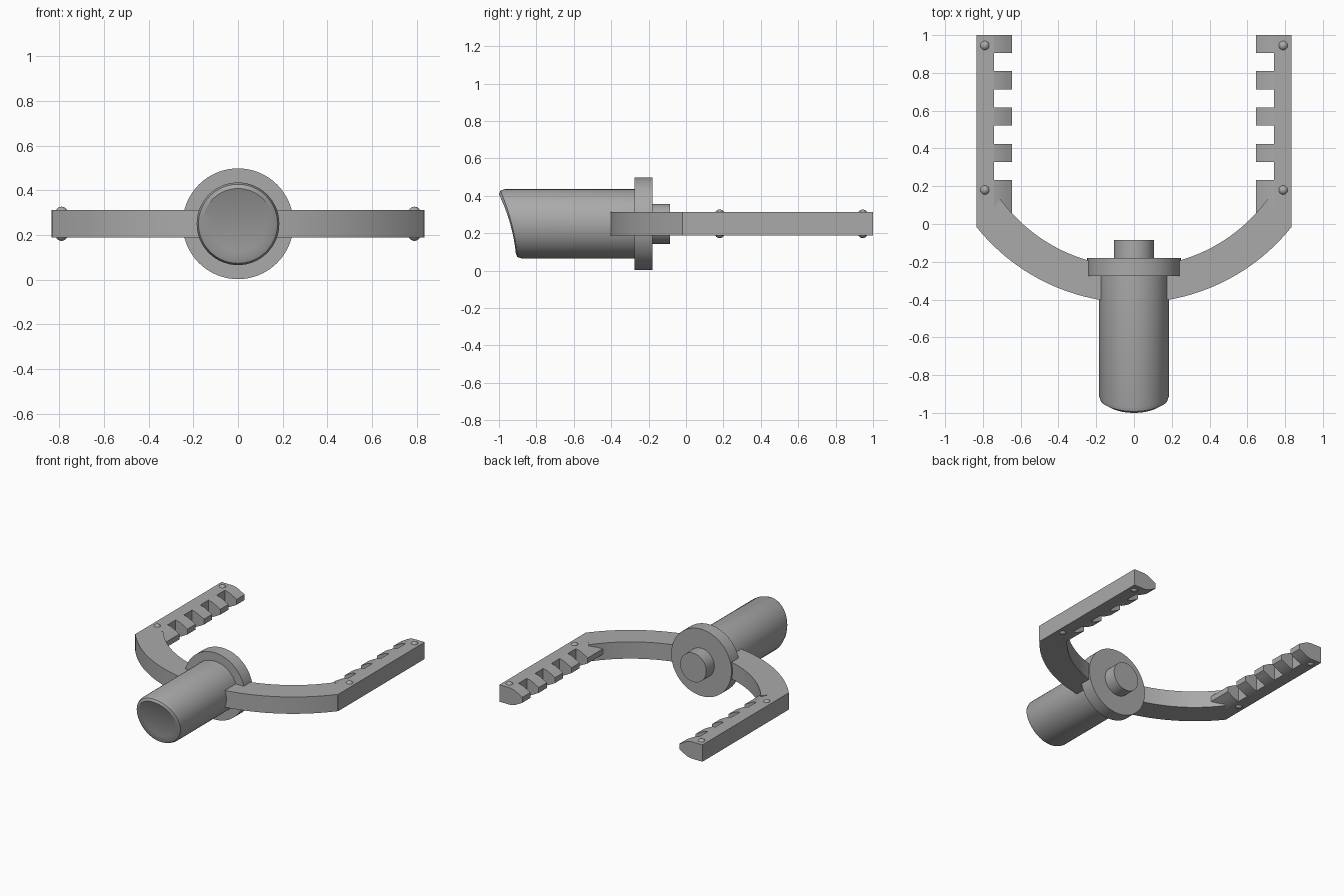
import bpy, bmesh, math
from mathutils import Matrix, Vector

if "Cube" in bpy.data.objects:
    bpy.data.objects.remove(bpy.data.objects["Cube"])

AXIS_Z = 0.25
HALF = 0.0625   # half thickness of the arms and rails

grey = bpy.data.materials.new("plain grey")
grey.use_nodes = True
grey.diffuse_color = (0.4, 0.4, 0.4, 1)
grey.node_tree.nodes["Principled BSDF"].inputs["Base Color"].default_value = (0.4, 0.4, 0.4, 1)


def finish(bm, name, smooth=True):
    bmesh.ops.recalc_face_normals(bm, faces=bm.faces)
    mesh = bpy.data.meshes.new(name)
    bm.to_mesh(mesh)
    bm.free()
    mesh.materials.append(grey)
    obj = bpy.data.objects.new(name, mesh)
    bpy.context.collection.objects.link(obj)
    if smooth:
        bpy.ops.object.select_all(action='DESELECT')
        obj.select_set(True)
        bpy.context.view_layer.objects.active = obj
        bpy.ops.object.shade_smooth_by_angle(angle=math.radians(25))
    return obj


def prism(bm, points, offset):
    """Extrude a closed outline by an offset."""
    face = bm.faces.new([bm.verts.new(p) for p in points])
    ext = bmesh.ops.extrude_face_region(bm, geom=[face])
    verts = [g for g in ext["geom"] if isinstance(g, bmesh.types.BMVert)]
    bmesh.ops.translate(bm, verts=verts, vec=offset)


def disc(name, radius, y0, y1):
    bm = bmesh.new()
    spin = Matrix.Translation((0, (y0 + y1) / 2, AXIS_Z)) @ Matrix.Rotation(math.pi / 2, 4, 'X')
    bmesh.ops.create_cone(bm, cap_ends=True, segments=64, radius1=radius,
                          radius2=radius, depth=y1 - y0, matrix=spin)
    return finish(bm, name)


def barrel():
    """Solid barrel with a slanted, hollowed nose and a bevelled rim."""
    bm = bmesh.new()
    n, inner, outer = 64, 0.158, 0.185

    def nose(r, a):
        t = r * math.sin(a) / inner
        return -0.94 - 0.045 * t - 0.015 * t * t

    def ring(r, depth):
        angles = [2 * math.pi * i / n for i in range(n)]
        return [bm.verts.new((r * math.cos(a), depth(a), AXIS_Z + r * math.sin(a))) for a in angles]

    rings = [ring(inner * k / 5, lambda a, k=k: nose(inner * k / 5, a)) for k in range(1, 6)]
    rings.append(ring(0.177, lambda a: nose(inner, a) + 0.008))
    rings.append(ring(outer, lambda a: nose(inner, a) + 0.03))
    rings.append(ring(outer, lambda a: -0.25))
    for a, b in zip(rings, rings[1:]):
        for i in range(n):
            j = (i + 1) % n
            bm.faces.new((a[i], a[j], b[j], b[i]))
    tip = bm.verts.new((0, nose(0, 0), AXIS_Z))
    for i in range(n):
        bm.faces.new((tip, rings[0][i], rings[0][(i + 1) % n]))
    bm.faces.new(rings[-1])
    finish(bm, "barrel")


def arm(side, label):
    """Curved arm from the barrel out to the rail."""
    bm = bmesh.new()
    steps = 24

    def arc(radius, start, end):
        angles = [math.radians(start + (end - start) * i / steps) for i in range(steps + 1)]
        return [(side * radius * math.sin(a), 0.65 - radius * math.cos(a), AXIS_Z - HALF) for a in angles]

    outline = arc(1.067, 7, 51.2) + arc(0.877, 9, 53.8)[::-1]
    prism(bm, outline, Vector((0, 0, 2 * HALF)))
    finish(bm, label + "_arm")


def rail(side, label):
    """Notched rail whose inner side tapers towards its edge."""
    back, root, edge = 0.835, 0.742, 0.645
    taper = [(root, HALF), (0.71, 0.055), (0.675, 0.037), (edge, 0.02)]

    def section(bm, half, y0, y1):
        outline = half + [(x, -z) for x, z in reversed(half)]
        prism(bm, [(side * x, y0, AXIS_Z + z) for x, z in outline], Vector((0, y1 - y0, 0)))

    bm = bmesh.new()
    section(bm, [(back, HALF), (root, HALF)], -0.018, 1.0)
    finish(bm, label + "_rail", smooth=False)

    # solid root tooth followed by four evenly spaced teeth
    bm = bmesh.new()
    section(bm, taper, -0.018, 0.233)
    for i in range(4):
        start = 0.328 + 0.1925 * i
        section(bm, taper, start, min(start + 0.096, 1.0))
    finish(bm, label + "_rail_teeth")

    # domed pins on both faces of the rail
    bm = bmesh.new()
    for y in (0.18, 0.945):
        for face in (-1, 1):
            place = Matrix.Translation((side * 0.79, y, AXIS_Z + face * (HALF - 0.013)))
            bmesh.ops.create_uvsphere(bm, u_segments=20, v_segments=12, radius=0.027, matrix=place)
    finish(bm, label + "_rail_pins")


barrel()
disc("flange", 0.248, -0.275, -0.18)
disc("rear_boss", 0.107, -0.19, -0.085)
for side, label in ((1, "left"), (-1, "right")):
    arm(side, label)
    rail(side, label)
